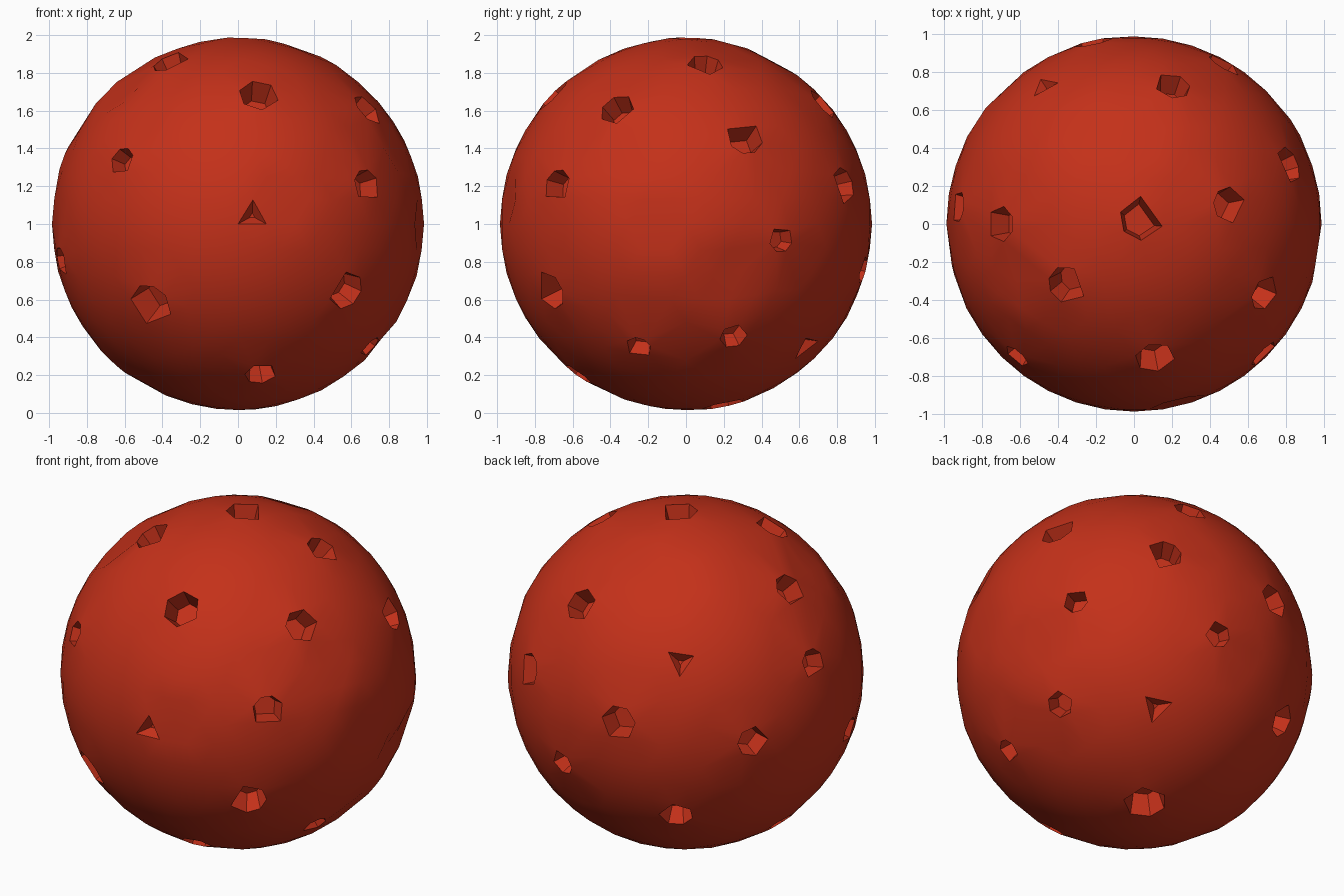
import bpy, bmesh, math
from mathutils import Vector

if "Cube" in bpy.data.objects:
    bpy.data.objects.remove(bpy.data.objects["Cube"])

R = 0.985          # body radius
CENTRE = Vector((0, 0, 1))

# crater directions (x, y, z from the centre) and mouth radius
CRATERS = [
    (.11, -.70, .68, .105), (-.61, -.69, .33, .075), (-.46, -.75, -.43, .12),
    (.68, -.68, .20, .09), (.57, -.72, -.35, .105), (.12, -.57, -.79, .085),
    (.68, -.36, .60, .095), (-.35, -.32, .86, .105), (.04, .03, .98, .115),
    (.50, .10, .84, .095), (-.70, 0, .69, .095), (.20, .72, .63, .095),
    (.81, .31, .46, .10), (-.92, .09, .33, .085), (.48, .83, .20, .10),
    (.84, .50, -.08, .07), (.74, .25, -.59, .075), (.69, -.25, -.65, .07),
    (-.21, .95, .11, .10), (-.82, .53, 0, .09), (.18, .93, -.24, .075),
    (-.45, .74, -.47, .095), (.09, .20, -.95, .12), (-.93, -.24, -.20, .08),
    (-.66, .05, -.73, .09),
]
# small three-sided chips
CHIPS = [(.03, -.98, .02), (-.50, .69, .48), (.36, .66, -.63)]
# shallow dents
DENTS = [(-.25, .45, .83), (0, .40, .90), (-.6, -.2, .75), (.2, -.95, .15),
         (.96, -.15, -.05), (.90, .15, -.35), (.85, .38, -.25), (.87, -.3, .35)]

bm = bmesh.new()
bmesh.ops.create_icosphere(bm, subdivisions=4, radius=R)
used = set()


def sink(face, direction, depth, taper):
    """Extrude a mouth face inward and narrow its floor."""
    floor = bmesh.ops.extrude_discrete_faces(bm, faces=[face])["faces"][0]
    mid = floor.calc_center_median()
    for v in floor.verts:
        v.co = mid + (v.co - mid) * taper - direction * depth
        used.add(v)


def free_verts():
    return [v for v in bm.verts if v not in used]


# craters: open the ring around the nearest vertex, then sink it
for x, y, z, r in CRATERS:
    d = Vector((x, y, z)).normalized()
    hub = min(free_verts(), key=lambda v: (v.co - d * R).length)
    ring = [e.other_vert(hub) for e in hub.link_edges]
    for v in ring:
        side = v.co - d * v.co.dot(d)
        v.co = (d * math.sqrt(R * R - r * r) + side.normalized() * r) * 1.004
        used.add(v)
    bmesh.ops.dissolve_verts(bm, verts=[hub])
    mouth = next(f for f in ring[0].link_faces if all(v in f.verts for v in ring))
    sink(mouth, d, r * 1.15, 0.72)

# chips: sink one small triangle
for c in CHIPS:
    d = Vector(c).normalized()
    faces = [f for f in bm.faces if len(f.verts) == 3 and not any(v in used for v in f.verts)]
    face = min(faces, key=lambda f: (f.calc_center_median() - d * R).length)
    used.update(face.verts)
    sink(face, d, 0.05, 0.2)

# dents: push in single vertices
for c in DENTS:
    d = Vector(c).normalized()
    v = min(free_verts(), key=lambda v: (v.co - d * R).length)
    v.co *= 0.965
    used.add(v)

for v in bm.verts:
    v.co += CENTRE
bmesh.ops.recalc_face_normals(bm, faces=bm.faces)
mesh = bpy.data.meshes.new("cratered_ball")
bm.to_mesh(mesh)
bm.free()

ball = bpy.data.objects.new("cratered_ball", mesh)
bpy.context.collection.objects.link(ball)
red = bpy.data.materials.new("red_rock")
red.diffuse_color = (0.55, 0.03, 0.01, 1)
red.use_nodes = True
red.node_tree.nodes["Principled BSDF"].inputs["Base Color"].default_value = red.diffuse_color
mesh.materials.append(red)

bpy.context.view_layer.objects.active = ball
ball.select_set(True)
bpy.ops.object.shade_smooth_by_angle(angle=math.radians(30))
